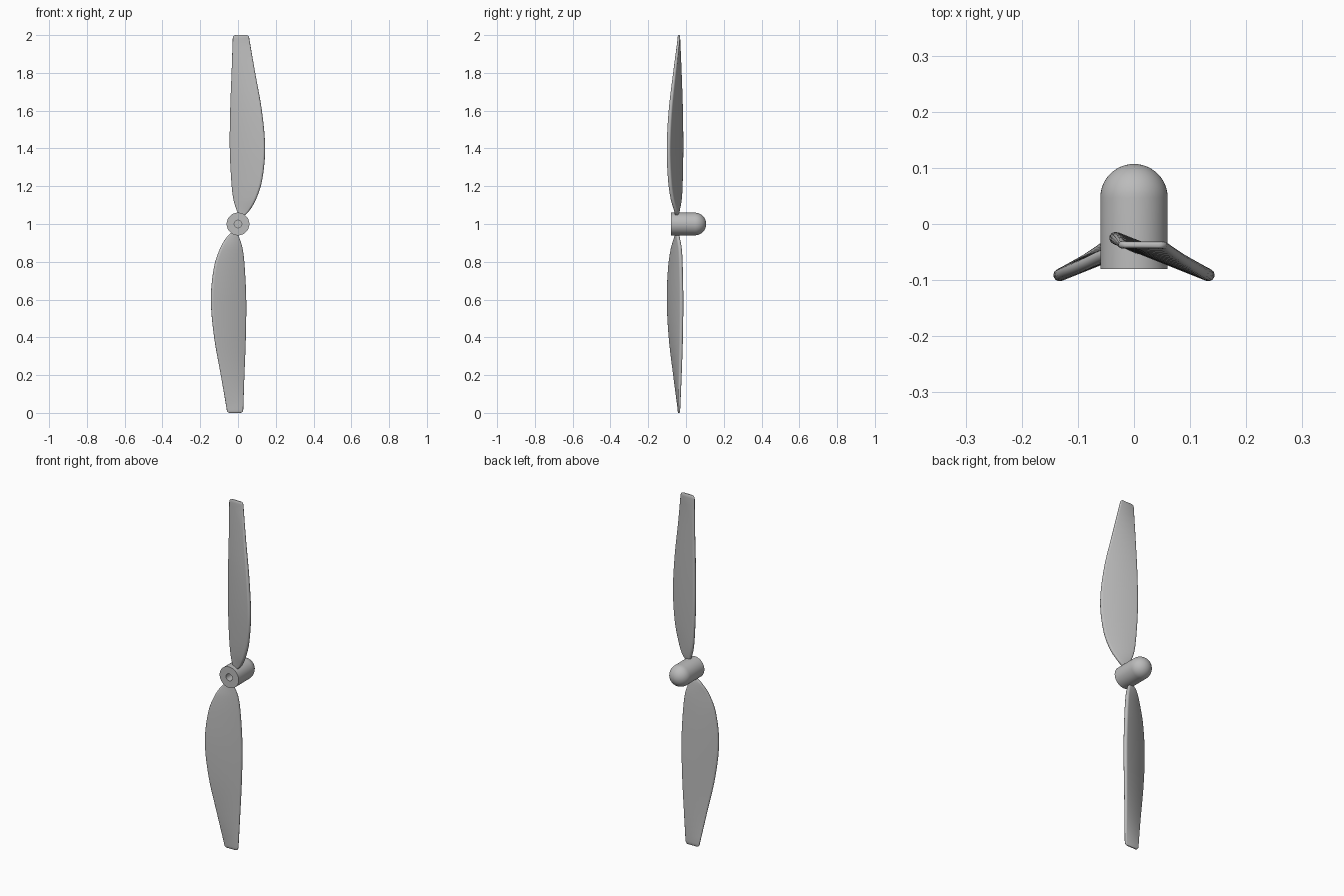
import bpy, bmesh, math
from mathutils import Vector, Matrix

cube = bpy.data.objects.get("Cube")
if cube:
    bpy.data.objects.remove(cube)

grey = bpy.data.materials.new("light_grey_plastic")
grey.use_nodes = True
COLOUR = (0.5, 0.5, 0.5, 1)
grey.diffuse_color = COLOUR
grey.node_tree.nodes["Principled BSDF"].inputs["Base Color"].default_value = COLOUR


def make_object(name, bm):
    bmesh.ops.recalc_face_normals(bm, faces=bm.faces)
    mesh = bpy.data.meshes.new(name)
    bm.to_mesh(mesh)
    bm.free()
    mesh.materials.append(grey)
    obj = bpy.data.objects.new(name, mesh)
    bpy.context.collection.objects.link(obj)
    bpy.ops.object.select_all(action='DESELECT')
    obj.select_set(True)
    bpy.context.view_layer.objects.active = obj
    bpy.ops.object.shade_smooth_by_angle(angle=math.radians(35))
    return obj


def loft(rings):
    """Bridge equal closed rings and cap both ends."""
    bm = bmesh.new()
    loops = [[bm.verts.new(p) for p in ring] for ring in rings]
    n = len(loops[0])
    for a, b in zip(loops, loops[1:]):
        for i in range(n):
            j = (i + 1) % n
            bm.faces.new((a[i], a[j], b[j], b[i]))
    bm.faces.new(loops[0][::-1])
    bm.faces.new(loops[-1])
    return bm


# Blade stations: radius, narrow edge x, y, wide edge x, y, thickness
STATIONS = [Vector(s) for s in (
    (0.04, 0.008, -0.046, 0.030, -0.050, 0.016),
    (0.07, -0.006, -0.040, 0.060, -0.056, 0.019),
    (0.13, -0.024, -0.029, 0.095, -0.074, 0.021),
    (0.23, -0.035, -0.024, 0.127, -0.088, 0.022),
    (0.40, -0.043, -0.021, 0.143, -0.095, 0.022),
    (0.60, -0.041, -0.023, 0.126, -0.085, 0.021),
    (0.80, -0.034, -0.029, 0.091, -0.062, 0.017),
    (0.98, -0.028, -0.037, 0.060, -0.038, 0.013),
)]


def spline(stations, steps):
    """Catmull-Rom interpolation through the stations."""
    pts = [2 * stations[0] - stations[1]] + stations + [2 * stations[-1] - stations[-2]]
    out = []
    for a, b, c, d in zip(pts, pts[1:], pts[2:], pts[3:]):
        for k in range(steps):
            t = k / steps
            m0 = (c - a) * ((c[0] - b[0]) / (c[0] - a[0]))
            m1 = (d - b) * ((c[0] - b[0]) / (d[0] - b[0]))
            out.append((2*t**3 - 3*t*t + 1) * b + (t**3 - 2*t*t + t) * m0
                       + (3*t*t - 2*t**3) * c + (t**3 - t*t) * m1)
    return out + [stations[-1]]


def section(s, inset=0.0, ease=1.0, steps=7):
    """Flat plate section with half-round edges."""
    r, half = s[0], s[5] / 2 * ease
    a, b = Vector((s[1], s[3 - 1])), Vector((s[3], s[4]))
    along = (b - a).normalized()
    across = Vector((-along.y, along.x))
    ring = []
    for centre, sign in ((b - along * (s[5] / 2 + inset), 1), (a + along * (s[5] / 2 + inset), -1)):
        for k in range(steps):
            ang = -math.pi / 2 + math.pi * k / (steps - 1)
            p = centre + sign * half * (along * math.cos(ang) + across * math.sin(ang))
            ring.append((p.x, p.y, r))
    return ring


def blade(name, turn):
    rings = [section(s) for s in spline(STATIONS, 5)]
    # Rounded tip
    for k in range(1, 6):
        a = math.pi / 2 * k / 5
        tip = STATIONS[-1].copy()
        tip[0] += 0.02 * math.sin(a)
        rings.append(section(tip, 0.011 * (1 - math.cos(a)), 0.4 + 0.6 * math.cos(a)))
    bm = loft(rings)
    place = Matrix.Translation((0, 0, 1)) @ Matrix.Rotation(turn, 4, 'Y')
    bmesh.ops.transform(bm, matrix=place, verts=bm.verts)
    return make_object(name, bm)


blade("upper_blade", 0)
blade("lower_blade", math.pi)

# Hub: domed cylinder with a shaft bore in the front face
SIDES, RADIUS, BORE, FRONT, DOME = 48, 0.06, 0.02, -0.08, 0.047
profile = [(BORE, FRONT + 0.09), (BORE, FRONT), (RADIUS, FRONT)]
profile += [(RADIUS * math.cos(a), DOME + RADIUS * math.sin(a))
            for a in (math.pi / 2 * k / 12 for k in range(12))]
profile.append((0.001, DOME + RADIUS))
hub_rings = [[(r * math.cos(2 * math.pi * i / SIDES), y, 1 + r * math.sin(2 * math.pi * i / SIDES))
              for i in range(SIDES)] for r, y in profile]
make_object("hub", loft(hub_rings))
